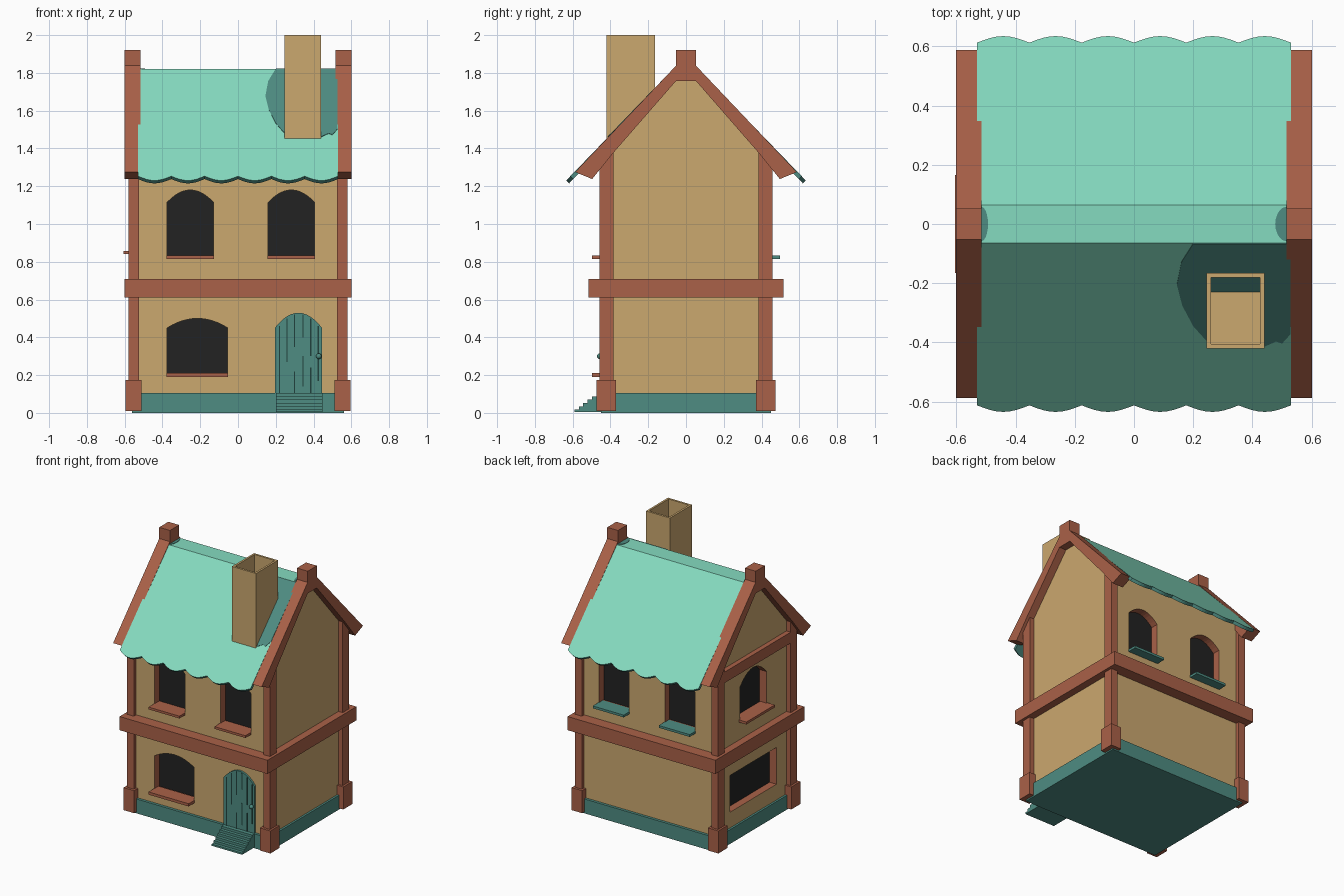
import bpy, bmesh, math
from mathutils import Vector

if "Cube" in bpy.data.objects:
    bpy.data.objects.remove(bpy.data.objects["Cube"])


def srgb(r, g, b):
    f = lambda c: c / 12.92 if c <= 0.04045 else ((c + 0.055) / 1.055) ** 2.4
    return (f(r / 255), f(g / 255), f(b / 255), 1)


def material(name, *rgb):
    m = bpy.data.materials.new(name)
    m.diffuse_color = srgb(*rgb)
    m.use_nodes = True
    m.node_tree.nodes["Principled BSDF"].inputs["Base Color"].default_value = m.diffuse_color
    return m


TAN = material("tan plaster", 203, 168, 111)
BROWN = material("red brown timber", 170, 97, 72)
TEAL = material("teal paint", 78, 140, 130)
MINT = material("mint roof", 133, 219, 192)
DARK = material("dark window", 34, 34, 34)
GROOVE = material("dark teal groove", 32, 64, 60)


def solid(name, lower, upper, mat):
    """Closed solid between two matching point loops."""
    bm = bmesh.new()
    a = [bm.verts.new(p) for p in lower]
    b = [bm.verts.new(p) for p in upper]
    n = len(a)
    bm.faces.new(a)
    bm.faces.new(b[::-1])
    for i in range(n):
        bm.faces.new((a[i], b[i], b[(i + 1) % n], a[(i + 1) % n]))
    bmesh.ops.recalc_face_normals(bm, faces=bm.faces)
    me = bpy.data.meshes.new(name)
    bm.to_mesh(me)
    bm.free()
    me.materials.append(mat)
    ob = bpy.data.objects.new(name, me)
    bpy.context.collection.objects.link(ob)
    return ob


def prism(name, pts, axis, lo, hi, mat):
    """Extrude a 2D profile along an axis: x uses (y,z), y uses (x,z), z uses (x,y)."""
    put = {"x": lambda p, t: (t, p[0], p[1]),
           "y": lambda p, t: (p[0], t, p[1]),
           "z": lambda p, t: (p[0], p[1], t)}[axis]
    return solid(name, [put(p, lo) for p in pts], [put(p, hi) for p in pts], mat)


def box(name, x0, x1, y0, y1, z0, z1, mat):
    return prism(name, [(x0, y0), (x1, y0), (x1, y1), (x0, y1)], "z", z0, z1, mat)


def arch(a0, a1, z0, spring, top, n=12):
    """Opening outline with a curved head."""
    c, r = (a0 + a1) / 2, (a1 - a0) / 2
    pts = [(a0, z0), (a1, z0)]
    if top == spring:
        return pts + [(a1, top), (a0, top)]
    for i in range(n + 1):
        u = 1 - 2 * i / n
        pts.append((c + r * u, spring + (top - spring) * (1 - u * u)))
    return pts


# Plinth and house body with gables
WX, WY = 0.545, 0.43
box("plinth", -0.56, 0.56, -0.45, 0.45, 0, 0.105, TEAL)
walls = prism("walls", [(-WY, 0.1), (WY, 0.1), (WY, 1.405), (0.06, 1.79), (-0.06, 1.79), (-WY, 1.405)],
              "x", -WX, WX, TAN)
walls.data.materials.append(BROWN)


def window(name, axis, side, pts, depth=0.06):
    """Cut a timber-lined recess in the walls and set a dark pane at its back."""
    face = WX if axis == "x" else WY
    cut = prism("cutter", pts, axis, *sorted((side * (face - depth), side * (face + 0.1))), BROWN)
    mod = walls.modifiers.new("cut", "BOOLEAN")
    mod.operation, mod.solver, mod.object = "DIFFERENCE", "EXACT", cut
    mod.material_mode = "TRANSFER"
    with bpy.context.temp_override(object=walls, active_object=walls, selected_objects=[walls]):
        bpy.ops.object.modifier_apply(modifier="cut")
    bpy.data.objects.remove(cut)
    prism(name + "_pane", pts, axis, *sorted((side * (face - depth - 0.004), side * (face - depth + 0.004))), DARK)


# Front and back windows with sills
for side, label, sill in ((-1, "front", BROWN), (1, "back", TEAL)):
    for x0, x1, where in ((-0.375, -0.13, "left"), (0.16, 0.405, "right")):
        nm = f"{label}_upper_{where}_window"
        window(nm, "y", side, arch(x0, x1, 0.83, 1.115, 1.18))
        box(nm + "_sill", x0 - 0.003, x1 + 0.003, *sorted((side * 0.385, side * 0.497)), 0.815, 0.832, sill)
window("front_lower_window", "y", -1, arch(-0.375, -0.055, 0.205, 0.45, 0.5))
box("front_lower_sill", -0.378, -0.052, -0.497, -0.385, 0.19, 0.21, BROWN)

# Left side windows
window("left_upper_window", "x", -1, arch(-0.155, 0.155, 0.855, 1.09, 1.18))
box("left_upper_sill", -0.605, -0.5, -0.165, 0.165, 0.84, 0.858, BROWN)
window("left_lower_window", "x", -1, arch(-0.27, 0.27, 0.22, 0.49, 0.49))

# Corner posts and their feet
for sx in (-1, 1):
    for sy in (-1, 1):
        nm = ("left" if sx < 0 else "right") + ("_front" if sy < 0 else "_back")
        xs = lambda a, b: sorted((sx * a, sx * b))
        ys = lambda a, b: sorted((sy * a, sy * b))
        box(nm + "_post", *xs(0.525, 0.58), *ys(0.385, 0.457), 0.1, 1.375, BROWN)
        box(nm + "_post_foot", *xs(0.51, 0.595), *ys(0.37, 0.475), 0.01, 0.175, BROWN)

# Floor band and left gable tie beam
box("floor_band", -0.6, 0.6, -0.515, 0.515, 0.61, 0.71, BROWN)
box("left_gable_beam", -0.58, -0.53, -0.45, 0.45, 1.22, 1.3, BROWN)

# Gable rafters with a block at the peak
half = [(0.053, 1.92), (0.053, 1.838), (0.587, 1.275), (0.497, 1.238), (0.386, 1.375), (0.053, 1.757)]
profile = half + [(-y, z) for y, z in reversed(half)]
for s, nm in ((-1, "left"), (1, "right")):
    prism(nm + "_gable_rafter", profile, "x", *sorted((s * 0.515, s * 0.602)), BROWN)

# Roof: two scalloped slopes and a flat ridge
RY, RZ = 0.065, 1.82
down = Vector((0.565, -0.585)).normalized()


def slope_plate(name, pts, h0, h1, side, mat):
    """Plate on a roof slope; pts are (x, distance down from the ridge)."""
    def loop(h):
        return [(x, side * (RY + down.x * s - down.y * h), RZ + down.y * s + down.x * h) for x, s in pts]
    return solid(name, loop(h0), loop(h1), mat)


RX, N, SEG = 0.53, 6, 8
edge = []
for i in range(N * SEG + 1):
    edge.append((-RX + 2 * RX * i / (N * SEG), 0.788 + 0.032 * math.sin(math.pi * (i % SEG) / SEG)))
for side, nm in ((-1, "front"), (1, "back")):
    roof = slope_plate(nm + "_roof", [(RX, 0), (-RX, 0)] + edge, -0.022, 0, side, MINT)
    # underside and scalloped rim are teal
    roof.data.materials.append(TEAL)
    for p in roof.data.polygons:
        if p.normal.z < 0.3:
            p.material_index = 1
box("roof_ridge", -RX, RX, -RY, RY, 1.8, RZ, MINT)

# Dark patches on the roof around the chimney and ridge ends
patch = [(0.2, 0), (0.16, 0.09), (0.145, 0.2), (0.163, 0.3), (0.2, 0.4), (0.25, 0.48),
         (0.44, 0.5), (0.48, 0.475), (0.5, 0.485), (0.528, 0.44), (0.528, 0)]
slope_plate("chimney_roof_patch", patch, -0.001, 0.003, -1, TEAL)
for s, r, nm in ((-1, 0.022, "left"), (1, 0.038, "right")):
    arc = [(s * (0.515 - r * math.sin(math.pi * i / 10)), 0.058 * math.cos(math.pi * i / 10)) for i in range(11)]
    prism(nm + "_ridge_patch", arc, "z", RZ - 0.001, RZ + 0.003, TEAL)

# Hollow chimney
CX0, CX1, CY0, CY1, T = 0.245, 0.44, -0.42, -0.165, 0.015
box("chimney_left", CX0, CX0 + T, CY0, CY1, 1.4, 2, TAN)
box("chimney_right", CX1 - T, CX1, CY0, CY1, 1.4, 2, TAN)
box("chimney_front", CX0 + T, CX1 - T, CY0, CY0 + T, 1.4, 2, TAN)
box("chimney_back", CX0 + T, CX1 - T, CY1 - T, CY1, 1.4, 2, TAN)
box("chimney_floor", CX0 + T, CX1 - T, CY0 + T, CY1 - T, 1.4, 1.654, TAN)

# Door with plank grooves and knob
prism("door", arch(0.195, 0.445, 0.1, 0.45, 0.53), "y", -0.445, -0.42, TEAL)
grooves = [(0.22, 0.1, 0.46), (0.26, 0.27, 0.5), (0.3, 0.35, 0.52), (0.3, 0.1, 0.22), (0.345, 0.14, 0.3),
           (0.345, 0.4, 0.52), (0.385, 0.1, 0.24), (0.385, 0.3, 0.5), (0.425, 0.17, 0.46)]
for i, (x, z0, z1) in enumerate(grooves):
    box(f"door_groove_{i}", x - 0.003, x + 0.003, -0.447, -0.444, z0, z1, GROOVE)
bpy.ops.mesh.primitive_uv_sphere_add(segments=12, ring_count=8, radius=0.015, location=(0.428, -0.456, 0.3))
knob = bpy.context.object
knob.name = "door_knob"
knob.data.materials.append(TEAL)
bpy.ops.object.shade_smooth()

# Doorstep stairs
STEPS = 6
stair = [(-0.44, 0.005), (-0.44, 0.105)]
for i in range(STEPS):
    y = -0.475 - 0.115 * i / (STEPS - 1)
    stair += [(y, 0.105 * (STEPS - i) / STEPS), (y, max(0.005, 0.105 * (STEPS - i - 1) / STEPS))]
prism("door_steps", stair, "x", 0.2, 0.447, TEAL)
